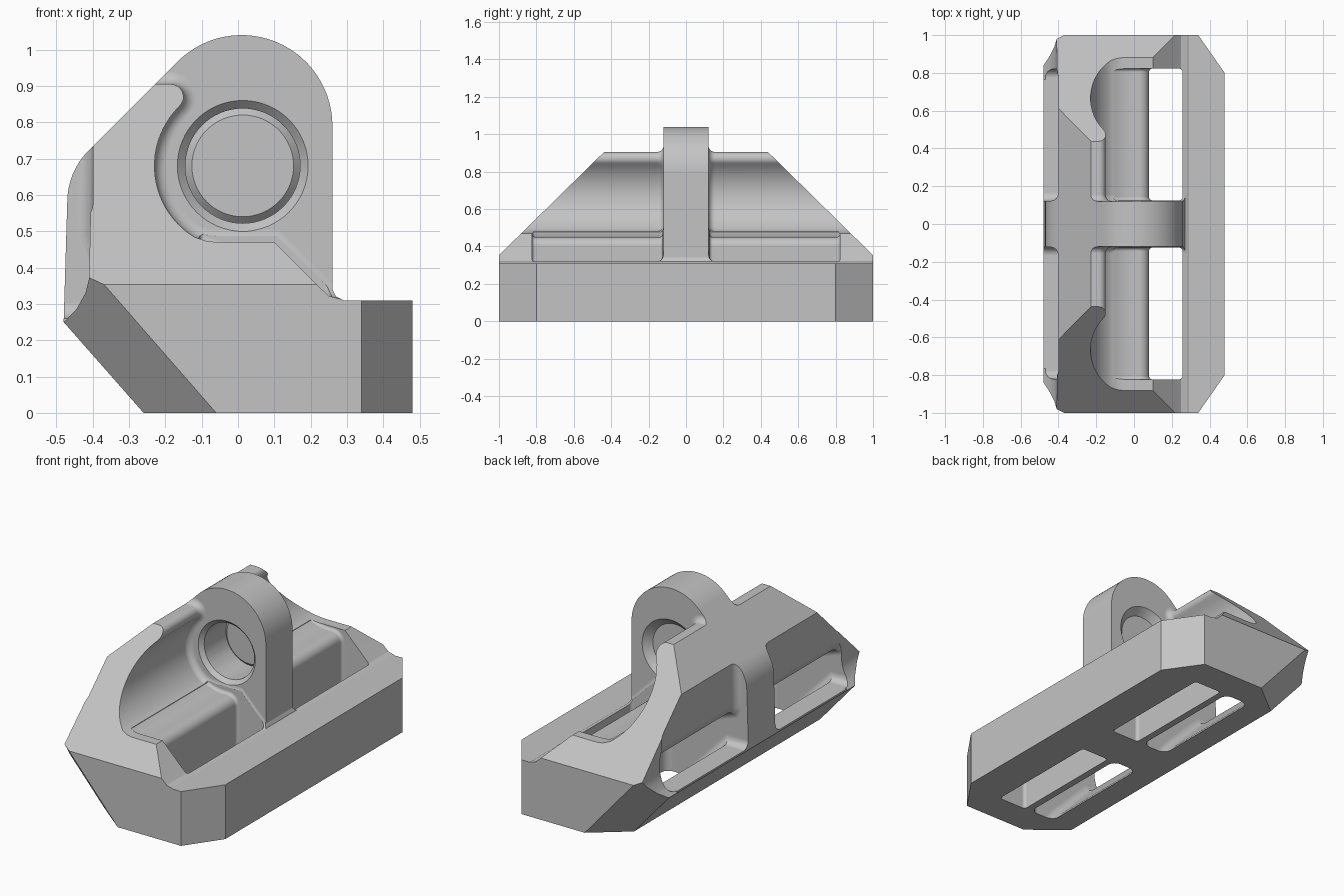
import bpy, bmesh
from math import sin, cos, radians
from mathutils import Matrix, Vector

if "Cube" in bpy.data.objects:
    bpy.data.objects.remove(bpy.data.objects["Cube"])

grey = bpy.data.materials.new("light_grey")
grey.use_nodes = True
colour = (0.55, 0.55, 0.55, 1)
grey.diffuse_color = colour
grey.node_tree.nodes["Principled BSDF"].inputs["Base Color"].default_value = colour


def arc(cx, cz, r, start, end, steps):
    """Points on an arc in the x-z plane."""
    angles = [radians(start + (end - start) * i / steps) for i in range(steps + 1)]
    return [(cx + r * cos(a), cz + r * sin(a)) for a in angles]


def inset(profile, d):
    """Move every side of a counter-clockwise profile inwards by d."""
    points = [Vector(p) for p in profile]
    result = []
    for i, p in enumerate(points):
        a = (p - points[i - 1]).normalized()
        b = (points[(i + 1) % len(points)] - p).normalized()
        na, nb = Vector((-a.y, a.x)), Vector((-b.y, b.x))
        result.append(p + (na + nb) * d / (1 + na.dot(nb)))
    return result


def prism(bm, profile, y0, y1, fillet=0.0, sign=1):
    """Loft an x-z profile along y, with both end rims rounded."""
    steps = 6 if fillet else 0
    curve = [radians(90 * k / steps) for k in range(steps)] if fillet else []
    stations = [(y0 + fillet * (1 - cos(t)), fillet * (1 - sin(t))) for t in curve]
    stations += [(y0 + fillet, 0), (y1 - fillet, 0)]
    stations += [(y1 - fillet * (1 - cos(t)), fillet * (1 - sin(t))) for t in reversed(curve)]
    rings = [[bm.verts.new((x, sign * y, z)) for x, z in inset(profile, d)]
             for y, d in stations]
    faces = [rings[0], rings[-1][::-1]]
    for r, s in zip(rings, rings[1:]):
        for i in range(len(r)):
            faces.append((r[i], r[i - 1], s[i - 1], s[i]))
    for loop in faces:
        bm.faces.new(loop if sign > 0 else loop[::-1])


def make_object(name, bm):
    if bm.calc_volume(signed=True) < 0:
        bmesh.ops.reverse_faces(bm, faces=bm.faces[:])
    mesh = bpy.data.meshes.new(name)
    bm.to_mesh(mesh)
    bm.free()
    mesh.materials.append(grey)
    obj = bpy.data.objects.new(name, mesh)
    bpy.context.collection.objects.link(obj)
    return obj


def mirrored_cutter(name, profile, y0, y1, fillet=0.0):
    bm = bmesh.new()
    for sign in (1, -1):
        prism(bm, profile, y0, y1, fillet, sign)
    return make_object(name, bm)


# Solid block with the silhouette of the central lug
outline = [(-0.26, 0), (0.48, 0), (0.48, 0.31), (0.29, 0.31), (0.27, 0.32), (0.26, 0.34)]
outline += arc(0.01, 0.79, 0.25, 0, 135, 28)
outline += arc(-0.27, 0.581, 0.2, 135, 180, 8)
outline += [(-0.48, 0.25)]
bm = bmesh.new()
prism(bm, outline, -1, 1)

# Sloped ends, upright corner chamfers and undercut corner chamfers
lower_edge = Vector((-0.31, 0, 0.355))
across = Vector((-0.20, 0.16, 0))
undercut = lower_edge.cross(across)
if undercut.x > 0:
    undercut.negate()
trims = [((0, 1, 0.353), (0, 0.55, 0.56)),
         ((0.48, 0.8, 0), (0.2, 0.14, 0)),
         ((-0.06, 1, 0), (undercut.x, abs(undercut.y), undercut.z))]
for side in (-1, 1):
    for (px, py, pz), (nx, ny, nz) in trims:
        cut = bmesh.ops.bisect_plane(bm, geom=bm.verts[:] + bm.edges[:] + bm.faces[:],
                                     plane_co=(px, py * side, pz),
                                     plane_no=(nx, ny * side, nz), clear_outer=True)
        rim = [e for e in cut["geom_cut"] if isinstance(e, bmesh.types.BMEdge)]
        bmesh.ops.edgeloop_fill(bm, edges=rim)
bmesh.ops.recalc_face_normals(bm, faces=bm.faces)
body = make_object("bracket_body", bm)

# Trough beside the lug, with a rounded lip and a step down to the rail
trough = [(-0.7, 0.905)] + arc(-0.185, 0.87, 0.035, 90, -45, 8)
trough += arc(0.0, 0.68, 0.23, 135, 238, 22)[1:]
trough += [(-0.09, 0.474), (-0.06, 0.47), (0.1, 0.47), (0.22, 0.35), (0.25, 0.322),
           (0.28, 0.314), (0.7, 0.36), (0.7, 1.3), (-0.7, 1.3)]

# Slot deepening the trough and dropping through the floor beside the rail
slot = [(0.08, -0.2), (0.257, -0.2), (0.257, 0.6), (-0.1, 0.6)]
slot += arc(0.0, 0.68, 0.23, 242, 270, 5) + arc(0.03, 0.4, 0.05, 90, 0, 6)

# Pocket under the trough wall, open to the back and the bottom
pocket = [(-0.7, 0.26), (-0.36, 0.26), (-0.14, 0.03), (-0.11, -0.01), (-0.11, -0.2),
          (0.04, -0.2)]
pocket += arc(-0.04, 0.3, 0.08, 0, 90, 4)
pocket += [(-0.2, 0.39), (-0.38, 0.45), (-0.4, 0.49), (-0.399, 0.733), (-0.7, 0.8)]

# Hollow shoulder along the back of each end
shoulder = [(-0.5, 0.24), (-0.475, 0.254), (-0.445, 0.285), (-0.42, 0.33), (-0.41, 0.37),
            (-0.402, 0.733), (-0.7, 0.82), (-0.7, 0.24)]

cutters = [mirrored_cutter("trough_cutter", trough, 0.12, 1.2, 0.035),
           mirrored_cutter("slot_cutter", slot, 0.125, 0.823, 0.018),
           mirrored_cutter("pocket_cutter", pocket, 0.122, 0.82, 0.045),
           mirrored_cutter("shoulder_cutter", shoulder, 0.765, 1.2)]

# Pin hole and its two chamfers
spin = Matrix.Rotation(radians(-90), 4, 'X')
for name, r1, r2, y, depth in (("hole_cutter", 0.158, 0.158, 0, 0.6),
                               ("front_chamfer_cutter", 0.22, 0.14, -0.12, 0.08),
                               ("back_chamfer_cutter", 0.14, 0.22, 0.12, 0.08)):
    bm = bmesh.new()
    bmesh.ops.create_cone(bm, cap_ends=True, segments=64, radius1=r1, radius2=r2, depth=depth,
                          matrix=Matrix.Translation((0.013, y, 0.68)) @ spin)
    cutters.append(make_object(name, bm))

# Apply every cut, then remove the cutters
bpy.context.view_layer.objects.active = body
for cutter in cutters:
    cutter.hide_render = True
    mod = body.modifiers.new(cutter.name, 'BOOLEAN')
    mod.operation = 'DIFFERENCE'
    mod.solver = 'EXACT'
    mod.object = cutter
    bpy.ops.object.modifier_apply(modifier=mod.name)
for cutter in cutters:
    bpy.data.objects.remove(cutter)

bpy.ops.object.select_all(action='DESELECT')
body.select_set(True)
bpy.ops.object.shade_smooth_by_angle(angle=radians(25))
shading = body.modifiers.new("even_shading", 'WEIGHTED_NORMAL')
shading.keep_sharp = True
